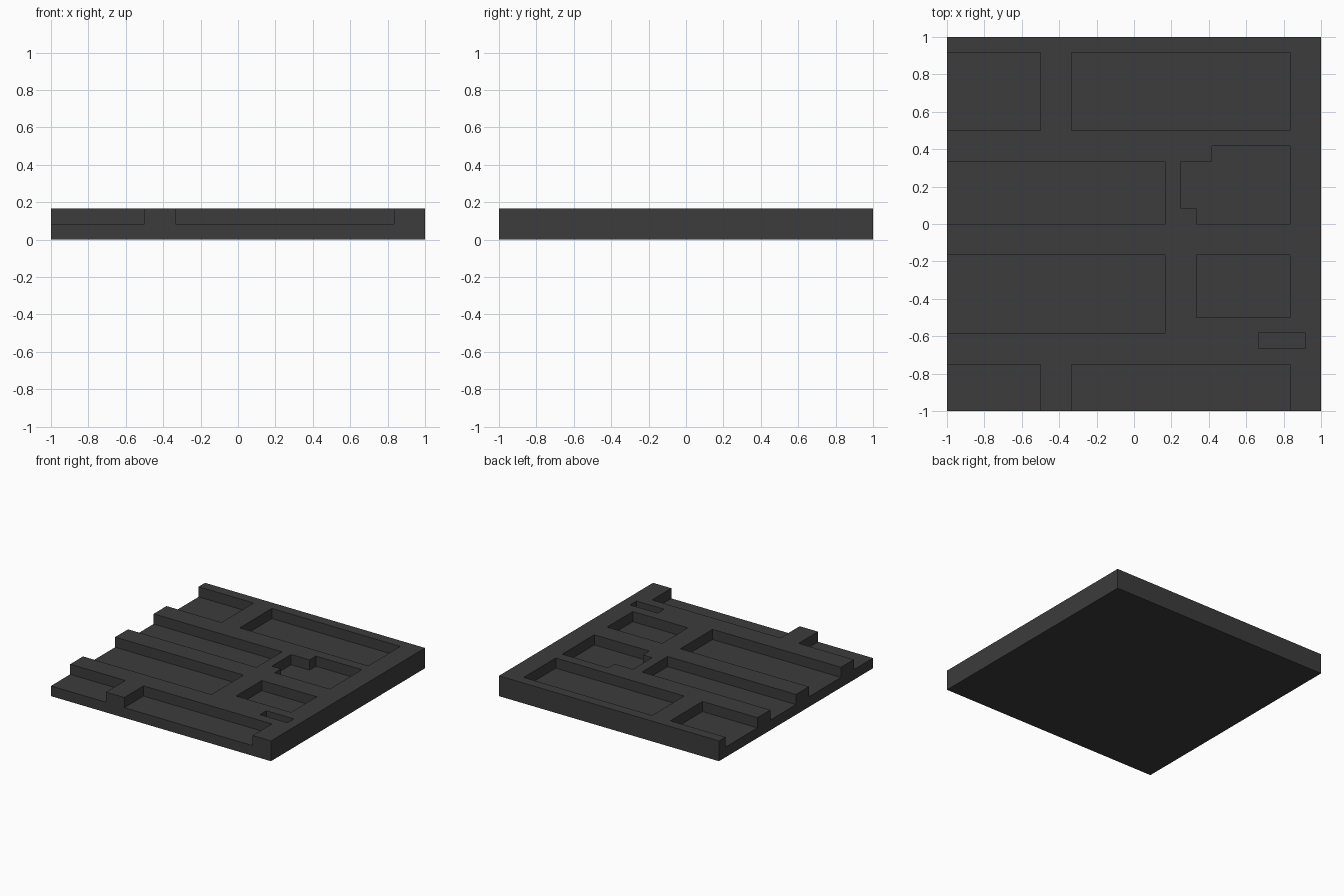
import bpy
import bmesh

if "Cube" in bpy.data.objects:
    bpy.data.objects.remove(bpy.data.objects["Cube"], do_unlink=True)

U = 1 / 12          # layout module
EDGE = 13           # pockets that run off the slab overshoot its edge (12)


def prism(bm, outline, z0, z1):
    """Extrude a closed outline, given in modules, from z0 to z1."""
    base = bm.faces.new([bm.verts.new((x * U, y * U, z0 * U)) for x, y in outline])
    top = bmesh.ops.extrude_face_region(bm, geom=[base])["geom"]
    verts = [v for v in top if isinstance(v, bmesh.types.BMVert)]
    bmesh.ops.translate(bm, verts=verts, vec=(0, 0, (z1 - z0) * U))


def rect(x0, x1, y0, y1):
    return [(x0, y0), (x1, y0), (x1, y1), (x0, y1)]


def build(name, outlines, z0, z1):
    bm = bmesh.new()
    for outline in outlines:
        prism(bm, outline, z0, z1)
    bmesh.ops.recalc_face_normals(bm, faces=bm.faces)
    mesh = bpy.data.meshes.new(name)
    bm.to_mesh(mesh)
    bm.free()
    obj = bpy.data.objects.new(name, mesh)
    bpy.context.collection.objects.link(obj)
    return obj


# Dark grey material
grey = bpy.data.materials.new("dark_grey")
grey.use_nodes = True
color = (0.045, 0.045, 0.045, 1)
grey.diffuse_color = color
grey.node_tree.nodes["Principled BSDF"].inputs["Base Color"].default_value = color

# Square slab
slab = build("floor_slab", [rect(-12, 12, -12, 12)], 0, 2)
slab.data.materials.append(grey)

# Recessed pockets, cut half way through the slab
pockets = [
    rect(-EDGE, -6, 6, 11),         # back row
    rect(-4, 10, 6, 11),
    rect(-EDGE, 2, 0, 4),           # middle row
    [(4, 0), (10, 0), (10, 5), (5, 5), (5, 4), (3, 4), (3, 1), (4, 1)],
    rect(-EDGE, 2, -7, -2),         # front middle row
    rect(4, 10, -6, -2),
    rect(8, 11, -8, -7),            # small slot
    rect(-EDGE, -6, -EDGE, -9),     # front row, open at the edge
    rect(-4, 10, -EDGE, -9),
]
cutter = build("pocket_cutter", pockets, 1, 3)
cutter.hide_render = True

# Cut, apply and drop the cutter
mod = slab.modifiers.new("pockets", "BOOLEAN")
mod.operation = "DIFFERENCE"
mod.solver = "EXACT"
mod.object = cutter
bpy.context.view_layer.objects.active = slab
bpy.ops.object.modifier_apply(modifier=mod.name)
bpy.data.objects.remove(cutter, do_unlink=True)
